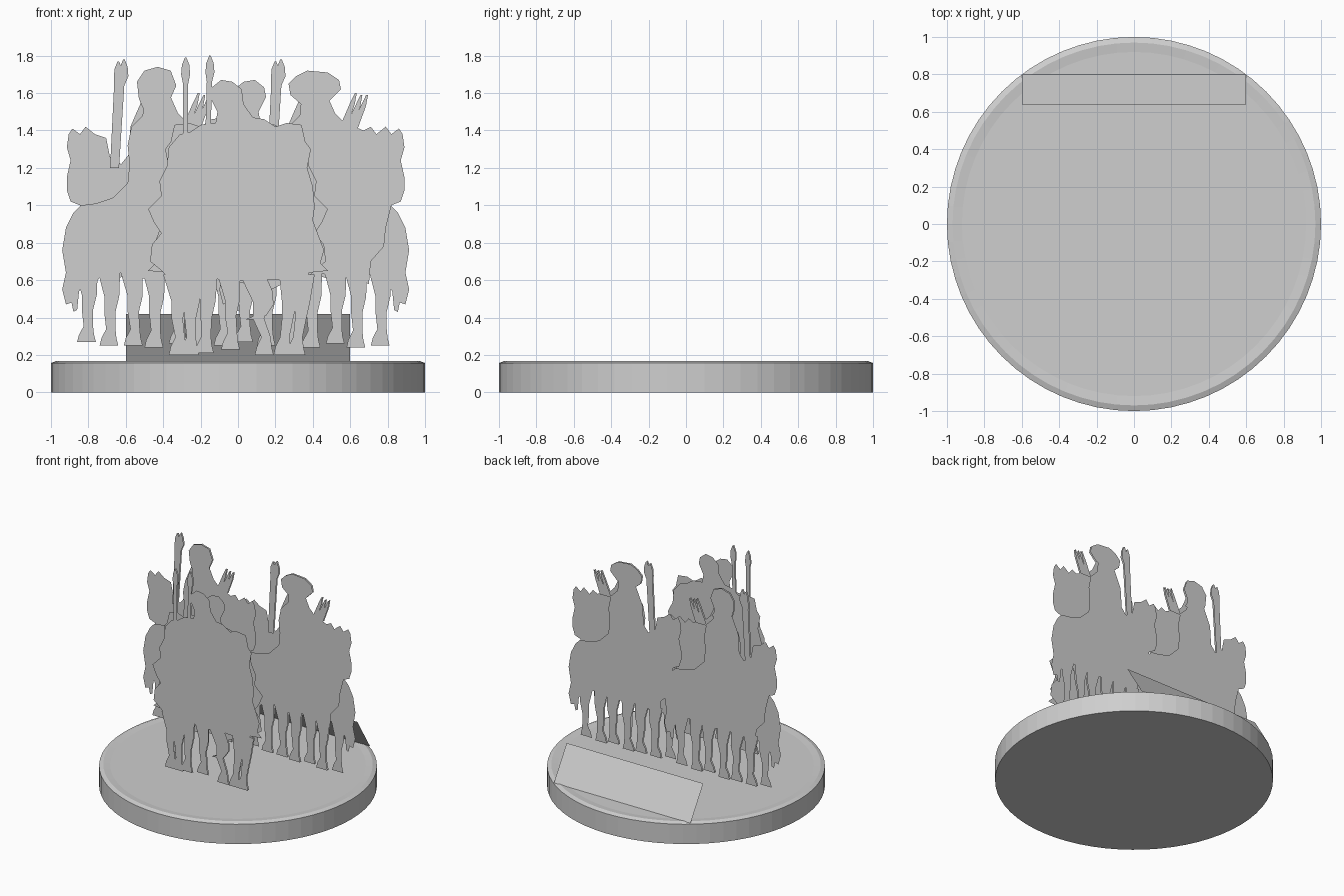
import bpy
import bmesh
import math

cube = bpy.data.objects.get("Cube")
if cube:
    bpy.data.objects.remove(cube, do_unlink=True)

# Single plain grey for every part
grey = bpy.data.materials.new("plain_grey")
grey.use_nodes = True
tone = (0.62, 0.62, 0.62, 1)
grey.diffuse_color = tone
for node in grey.node_tree.nodes:
    if node.type == "BSDF_PRINCIPLED":
        node.inputs["Base Color"].default_value = tone


def finish(name, bm):
    """Turn a bmesh into a named, flat shaded object."""
    mesh = bpy.data.meshes.new(name)
    bm.to_mesh(mesh)
    bm.free()
    mesh.materials.append(grey)
    obj = bpy.data.objects.new(name, mesh)
    bpy.context.scene.collection.objects.link(obj)
    return obj


def stroke(points):
    """Outline of a tapered band from (x, z, half width) stations."""
    left_side = [(x - w, z) for x, z, w in points]
    right_side = [(x + w, z) for x, z, w in reversed(points)]
    return left_side + right_side


def leg(hip, foot, top, bottom):
    """Outline of a horse leg with knee, ankle and hoof."""
    knee = (hip + foot) / 2
    drop = top - bottom
    return stroke([
        (hip, top, 6),
        (knee + 1, bottom + drop * 0.66, 4),
        (knee, bottom + drop * 0.45, 3),
        (foot, bottom + drop * 0.22, 2.5),
        (foot - 1, bottom + drop * 0.1, 4),
        (foot - 1, bottom, 5),
    ])


def spear(x, bottom, tip, lean=0):
    """Outline of an upright spear with a leaf shaped point."""
    return stroke([
        (x - lean, bottom, 1.4),
        (x - lean * 0.3, tip - 14, 1.4),
        (x, tip - 9, 2.4),
        (x, tip - 4, 2),
        (x, tip, 0.4),
    ])


def mirrored(outline, shift):
    """Swap left and right of an outline, then move it sideways."""
    return [(shift - x, z) for x, z in outline]


def cutout(name, outlines, x_offset, y):
    """Paper thin upright figure from outlines given in hundredths."""
    bm = bmesh.new()
    for outline in outlines:
        verts = [bm.verts.new((x / 100 + x_offset, y, z / 100)) for x, z in outline]
        face = bm.faces.new(verts)
        face.normal_update()
        if face.normal.y > 0:
            face.normal_flip()
    bmesh.ops.triangulate(bm, faces=bm.faces[:])
    return finish(name, bm)


# Round base with a raised lip, turned from a profile
base_profile = [(0, 0), (1, 0), (1, 0.157), (0.97, 0.168), (0.92, 0.163), (0, 0.163)]
bm = bmesh.new()
ring = [bm.verts.new((r, 0, z)) for r, z in base_profile]
edges = [bm.edges.new(pair) for pair in zip(ring, ring[1:])]
bmesh.ops.spin(bm, geom=ring + edges, cent=(0, 0, 0), axis=(0, 0, 1),
               angle=math.tau, steps=64)
bmesh.ops.remove_doubles(bm, verts=bm.verts[:], dist=0.0005)
bmesh.ops.recalc_face_normals(bm, faces=bm.faces[:])
finish("round_base", bm)

# Sloping plate at the back
bm = bmesh.new()
corners = [(0.6, 0.8, 0.165), (-0.6, 0.8, 0.165), (-0.6, 0.64, 0.42), (0.6, 0.64, 0.42)]
plate = bm.faces.new([bm.verts.new(c) for c in corners])
plate.normal_update()
if plate.normal.z < 0:
    plate.normal_flip()
finish("sloping_back_plate", bm)

# Side riders: horse on one flank, pack on the other
horse = [
    (10, 61), (2, 64), (-8, 61), (-14, 60), (-20, 64), (-26, 63), (-31, 63),
    (-35, 57), (-40, 58), (-43, 54), (-44, 44), (-46, 43), (-47, 48), (-50, 47),
    (-52, 55), (-50, 64), (-52, 76), (-50, 88), (-46, 96), (-42, 100),
    (-34, 101), (-25, 104), (-17, 112), (-16, 122), (-17, 132), (-15, 142),
    (-9, 148), (-8, 158), (6, 158), (10, 149),
]
front_shoulder = [(14, 145), (18, 143), (25, 140), (29, 142)]
back_shoulder = [(13, 142), (14, 127), (18, 122), (24, 126), (26, 136)]
pack = [
    (32, 138), (37, 142), (40, 138), (44, 141), (46, 138), (47, 131), (45, 124),
    (47, 115), (47, 108), (45, 102), (40, 100), (37, 88), (36, 78), (29, 70),
    (28, 58), (22, 60), (17, 62),
]
side_legs = [(-39, -38, 27), (-27, -26, 25), (-15, -13, 25), (-3, -2, 24),
             (10, 11, 26), (21, 22, 24), (34, 35, 25)]
legs = [leg(hip, foot, 65, bottom) for hip, foot, bottom in side_legs]

# Weapons: a pair of spears, and arrows behind the other shoulder
weapons = [spear(-22, 120, 177, 3), spear(-19, 120, 178, 4)]
for tip, height in [(21, 160), (24, 159), (27, 159)]:
    weapons.append(stroke([(tip - 7, 141, 2), (tip - 2, height - 6, 1.4),
                           (tip, height, 0.5)]))

left_head = [(-8, 150), (-11, 157), (-12, 166), (-8, 172), (-1, 174),
             (6, 172), (9, 164), (5, 155), (8, 150)]
right_head = [(-7, 153), (-14, 159), (-15, 165), (-11, 169), (-5, 172),
              (6, 171), (12, 167), (13, 162), (7, 156)]

# Each rider is a front sheet with a mirrored sheet close behind it
front = legs[:-1] + weapons + [horse + front_shoulder + pack]
back = legs[1:] + weapons + [mirrored(horse + back_shoulder + pack, -2.5)]
for side, head, centre in [("right", left_head, -0.42), ("left", right_head, 0.42)]:
    cutout(side + "_rider_front", front + [head], centre, 0.153)
    cutout(side + "_rider_back", back + [head], centre, 0.166)

# Middle rider, standing further forward
middle_body = [
    (-42, 66), (-47, 70), (-46, 79), (-41, 85), (-45, 91), (-48, 98), (-41, 105),
    (-42, 113), (-38, 121), (-37, 131), (-31, 138), (-26, 139), (-20, 143),
    (-12, 144), (-11, 150), (-15, 158), (-14, 163), (-9, 167), (-3, 166),
    (2, 162), (3, 154), (8, 147), (14, 146), (20, 142), (26, 144), (34, 143),
    (36, 134), (39, 130), (37, 120), (40, 110), (41, 99), (40, 92), (43, 84),
    (46, 76), (44, 69), (48, 65), (38, 64), (35, 54), (28, 52), (24, 60),
    (6, 61), (-4, 58), (-12, 61), (-18, 55), (-24, 58), (-30, 53), (-37, 61),
]
middle_legs = [(-34, -31, 20), (-26, -25, 20), (-17, -17, 21), (-5, -3, 23),
               (7, 15, 20), (28, 25, 20), (35, 32, 20)]
hooves = [leg(hip, foot, 63, bottom) for hip, foot, bottom in middle_legs]
middle_spears = [spear(-28, 135, 179), spear(-15, 140, 180, 1)]

# Curled tail hanging between the legs
tail = stroke([(10, 62, 5), (15, 54, 3.5), (16, 47, 3), (12, 41, 3), (6, 39, 2)])
extras = hooves + middle_spears + [tail]
cutout("middle_rider_front", extras + [middle_body], 0, -0.387)
cutout("middle_rider_back", extras + [mirrored(middle_body, 0)], 0, -0.375)
